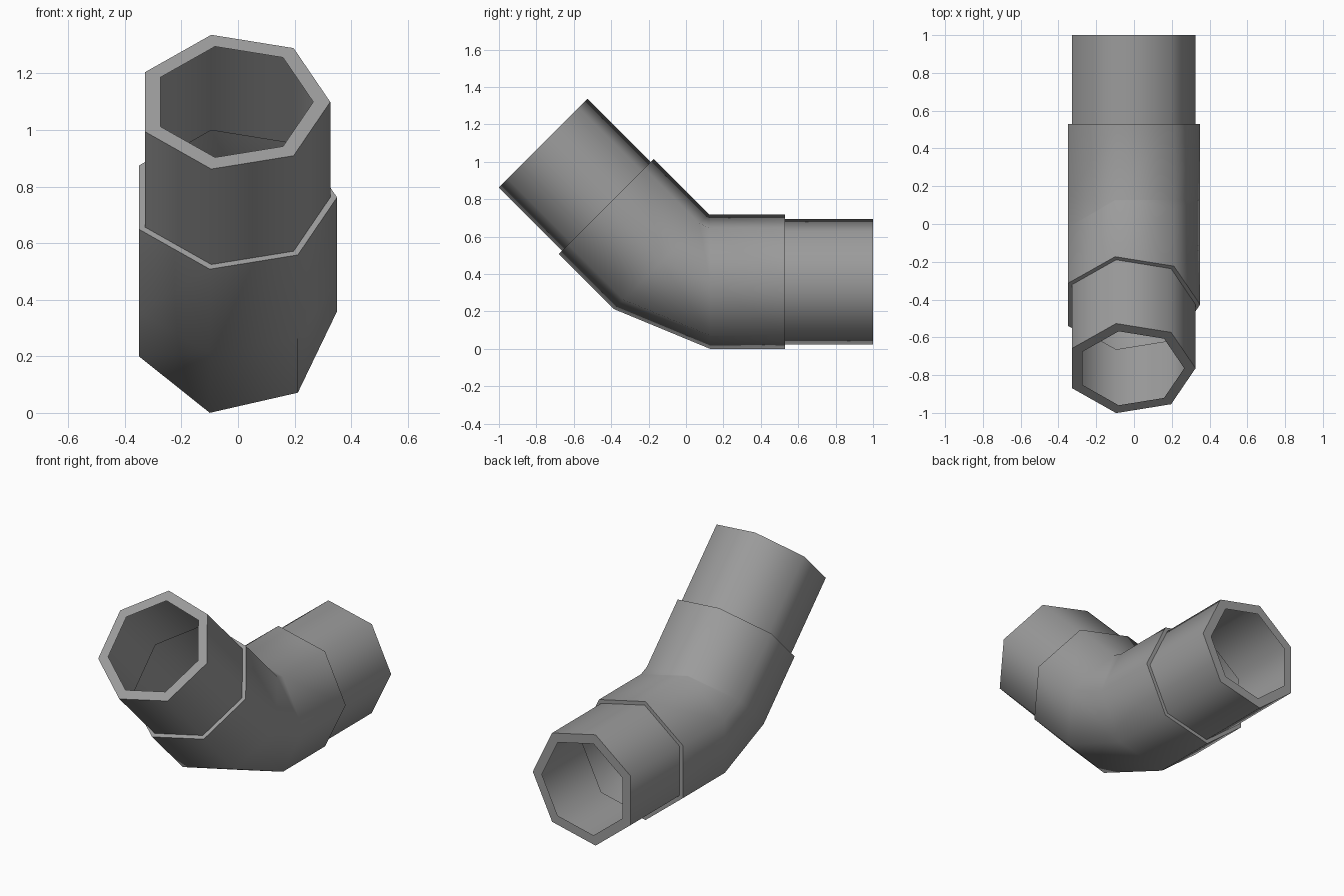
import bpy, bmesh, math
from mathutils import Vector

if "Cube" in bpy.data.objects:
    bpy.data.objects.remove(bpy.data.objects["Cube"])

SIDES = 7
COLLAR, SLEEVE, BORE = 0.368, 0.344, 0.284
CX, CZ = -0.018, 0.359
C45 = math.sqrt(0.5)

# Two straight arms: (start, direction, section up axis)
back_start = Vector((CX, 0.128, CZ))
back_dir, back_up = Vector((0, 1, 0)), Vector((0, 0, 1))
front_start = Vector((CX, -0.131, 0.466))
front_dir, front_up = Vector((0, -C45, C45)), Vector((0, C45, C45))


def arm_rings(start, direction, up, collar_len, total_len):
    """Ring list from the bend out to the open rim."""
    steps = [(0, COLLAR), (collar_len, COLLAR), (collar_len, SLEEVE),
             (total_len, SLEEVE), (total_len, BORE)]
    return [(start + direction * d, up, r) for d, r in steps]


back = arm_rings(back_start, back_dir, back_up, 0.402, 0.872)
front = arm_rings(front_start, front_dir, front_up, 0.418, 0.895)

# Skin the rings from the back rim, through the bend, to the front rim
bm = bmesh.new()
previous = None
for centre, up, radius in back[::-1] + front:
    ring = []
    for i in range(SIDES):
        a = 2 * math.pi * i / SIDES
        offset = Vector((1, 0, 0)) * math.cos(a) + up * math.sin(a)
        ring.append(bm.verts.new(centre + offset * radius))
    if previous:
        for i in range(SIDES):
            j = (i + 1) % SIDES
            bm.faces.new((previous[i], previous[j], ring[j], ring[i]))
    previous = ring

mesh = bpy.data.meshes.new("pipe_elbow")
bm.to_mesh(mesh)
bm.free()
pipe = bpy.data.objects.new("pipe_elbow", mesh)
bpy.context.collection.objects.link(pipe)

# Dark grey metal
metal = bpy.data.materials.new("dark_metal")
metal.diffuse_color = (0.33, 0.33, 0.33, 1)
metal.use_nodes = True
metal.node_tree.nodes["Principled BSDF"].inputs["Base Color"].default_value = metal.diffuse_color
mesh.materials.append(metal)

# Smooth around the pipe and bend, crisp at the collar steps and rims
bpy.context.view_layer.objects.active = pipe
pipe.select_set(True)
bpy.ops.object.shade_smooth_by_angle(angle=math.radians(80))
